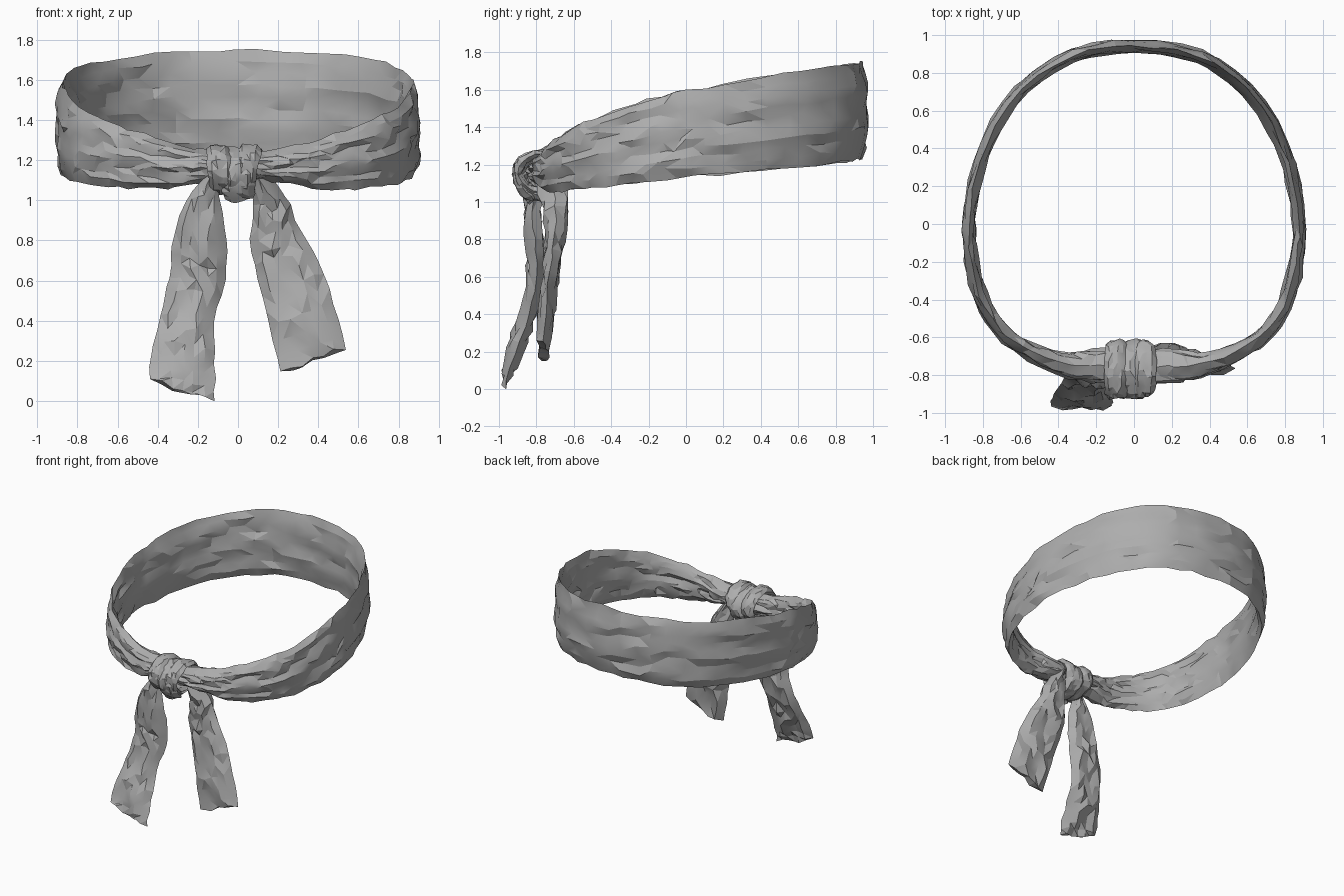
import bpy
import bmesh
import random
from math import sin, cos, pi, tau
from mathutils import Vector

if "Cube" in bpy.data.objects:
    bpy.data.objects.remove(bpy.data.objects["Cube"])
random.seed(7)

cloth = bpy.data.materials.new("grey_cloth")
cloth.use_nodes = True
GREY = (0.42, 0.42, 0.42, 1)
cloth.diffuse_color = GREY
cloth.node_tree.nodes["Principled BSDF"].inputs["Base Color"].default_value = GREY


def smooth_rows(rows, steps, closed):
    """Catmull-Rom interpolation of rows of numbers."""
    n = len(rows)
    pick = (lambda i: rows[i % n]) if closed else (lambda i: rows[min(max(i, 0), n - 1)])
    out = []
    for i in range(n if closed else n - 1):
        a, b, c, d = (pick(i + k) for k in (-1, 0, 1, 2))
        for s in range(steps):
            t = s / steps
            out.append([q + t / 2 * (r - p + t * (2 * p - 5 * q + 4 * r - e + t * (3 * (q - r) + e - p)))
                        for p, q, r, e in zip(a, b, c, d)])
    if not closed:
        out.append(list(rows[-1]))
    return out


def cloth_strip(name, rows, steps, closed=False, across=8, pleat=0.012, folds=3, jitter=0.006, slip=2):
    """Loft a padded, pleated strip; each row is edge A, edge B, thickness."""
    rows = smooth_rows(rows, steps, closed)
    n = len(rows)
    mids = [(Vector(r[:3]) + Vector(r[3:6])) / 2 for r in rows]
    bm = bmesh.new()
    rings = []
    for i, r in enumerate(rows):
        a, b, thick = Vector(r[:3]), Vector(r[3:6]), r[6]
        if closed:
            tangent = mids[(i + 1) % n] - mids[i - 1]
        else:
            tangent = mids[min(i + 1, n - 1)] - mids[max(i - 1, 0)]
        normal = (b - a).cross(tangent).normalized()
        along = tangent.normalized()
        drift = 1.6 * sin(tau * 3 * i / n) + 1.1 * sin(tau * 7 * i / n + 1)
        ring = []
        steps_round = [(k / across, 1) for k in range(across + 1)]
        steps_round += [(k / across, -1) for k in range(across - 1, 0, -1)]
        for t, side in steps_round:
            swell = sin(pi * t) ** 0.4 if 0 < t < 1 else 0
            wave = pleat * sin(folds * tau * t + drift + side) * swell
            p = a.lerp(b, t) + normal * (side * swell * thick / 2 + wave)
            p += normal * random.uniform(-jitter, jitter)
            p += along * random.uniform(-slip, slip) * jitter
            p += (b - a).normalized() * random.uniform(-1, 1) * jitter
            ring.append(bm.verts.new(p))
        rings.append(ring)
    m = len(rings[0])
    for i in range(n if closed else n - 1):
        r0, r1 = rings[i], rings[(i + 1) % n]
        for k in range(m):
            bm.faces.new((r0[k], r0[(k + 1) % m], r1[(k + 1) % m], r1[k]))
    if not closed:
        bm.faces.new(rings[0])
        bm.faces.new(rings[-1])
    bmesh.ops.triangulate(bm, faces=bm.faces[:])
    bmesh.ops.recalc_face_normals(bm, faces=bm.faces[:])
    mesh = bpy.data.meshes.new(name)
    bm.to_mesh(mesh)
    bm.free()
    mesh.materials.append(cloth)
    obj = bpy.data.objects.new(name, mesh)
    bpy.context.collection.objects.link(obj)
    bpy.ops.object.select_all(action="DESELECT")
    obj.select_set(True)
    bpy.context.view_layer.objects.active = obj
    bpy.ops.object.shade_smooth_by_angle(angle=0.3)
    return obj


# Head band: x, y, bottom, top, thickness, from the back round to the knot
half = [
    (0.00, 0.94, 1.23, 1.75, 0.06),
    (0.33, 0.89, 1.22, 1.74, 0.06),
    (0.60, 0.71, 1.20, 1.71, 0.06),
    (0.78, 0.42, 1.17, 1.67, 0.06),
    (0.865, 0.10, 1.14, 1.61, 0.06),
    (0.87, -0.12, 1.12, 1.57, 0.06),
    (0.82, -0.37, 1.09, 1.49, 0.065),
    (0.71, -0.56, 1.07, 1.42, 0.07),
    (0.54, -0.68, 1.06, 1.355, 0.08),
    (0.35, -0.745, 1.06, 1.29, 0.12),
    (0.18, -0.75, 1.09, 1.25, 0.18),
    (0.00, -0.76, 1.10, 1.23, 0.18),
]
loop = half + [(-x, *rest) for x, *rest in half[-2:0:-1]]
cloth_strip("head_band", [(x, y, lo, x, y, hi, th) for x, y, lo, hi, th in loop],
            3, closed=True, across=9, pleat=0.009, folds=2.6, jitter=0.009, slip=3)

# Hanging tails: edge x, z, other edge x, z, depth y, thickness
right_tail = [
    (-0.15, 1.13, -0.07, 1.15, -0.79, 0.09),
    (-0.26, 1.00, -0.09, 1.02, -0.82, 0.09),
    (-0.33, 0.78, -0.06, 0.80, -0.81, 0.09),
    (-0.34, 0.62, -0.06, 0.60, -0.80, 0.09),
    (-0.39, 0.42, -0.12, 0.40, -0.84, 0.08),
    (-0.43, 0.22, -0.115, 0.18, -0.92, 0.07),
    (-0.44, 0.10, -0.115, 0.01, -0.965, 0.03),
]
left_tail = [
    (0.05, 1.14, 0.13, 1.16, -0.73, 0.13),
    (0.08, 0.98, 0.24, 1.02, -0.70, 0.14),
    (0.065, 0.80, 0.31, 0.86, -0.70, 0.10),
    (0.10, 0.60, 0.40, 0.70, -0.715, 0.08),
    (0.15, 0.38, 0.48, 0.48, -0.745, 0.08),
    (0.21, 0.14, 0.54, 0.27, -0.765, 0.05),
]
for name, rows in (("right_tail", right_tail), ("left_tail", left_tail)):
    cloth_strip(name, [(ax, y, az, bx, y, bz, th) for ax, az, bx, bz, y, th in rows],
                3, across=6, pleat=0.014, folds=1.5, jitter=0.007)


# Knot: strips wrapped round the gathered band
def wrap(name, x0, x1, lean, radius_y, radius_z, cz, thick):
    rows = []
    for k in range(10):
        a = tau * k / 10
        y, z = -0.77 + radius_y * cos(a), cz + radius_z * sin(a)
        shift = lean * sin(a)
        rows.append((x0 + shift, y, z, x1 + shift, y, z, thick))
    cloth_strip(name, rows, 2, closed=True, across=5, pleat=0.006, folds=1, jitter=0.005)


wrap("knot_wrap_right", -0.15, -0.03, -0.01, 0.135, 0.10, 1.155, 0.05)
wrap("knot_wrap_left", -0.02, 0.10, 0.02, 0.13, 0.10, 1.155, 0.05)
wrap("knot_wrap_middle", -0.07, 0.07, -0.01, 0.13, 0.10, 1.135, 0.06)

# Tucked fold below the front of the knot
cloth_strip("knot_tuck", [(-0.07, -0.89, 1.16, 0.07, -0.89, 1.16, 0.05),
                          (-0.08, -0.87, 1.08, 0.085, -0.87, 1.08, 0.07),
                          (-0.07, -0.82, 1.01, 0.08, -0.82, 1.02, 0.06)],
            3, across=5, pleat=0.006)
